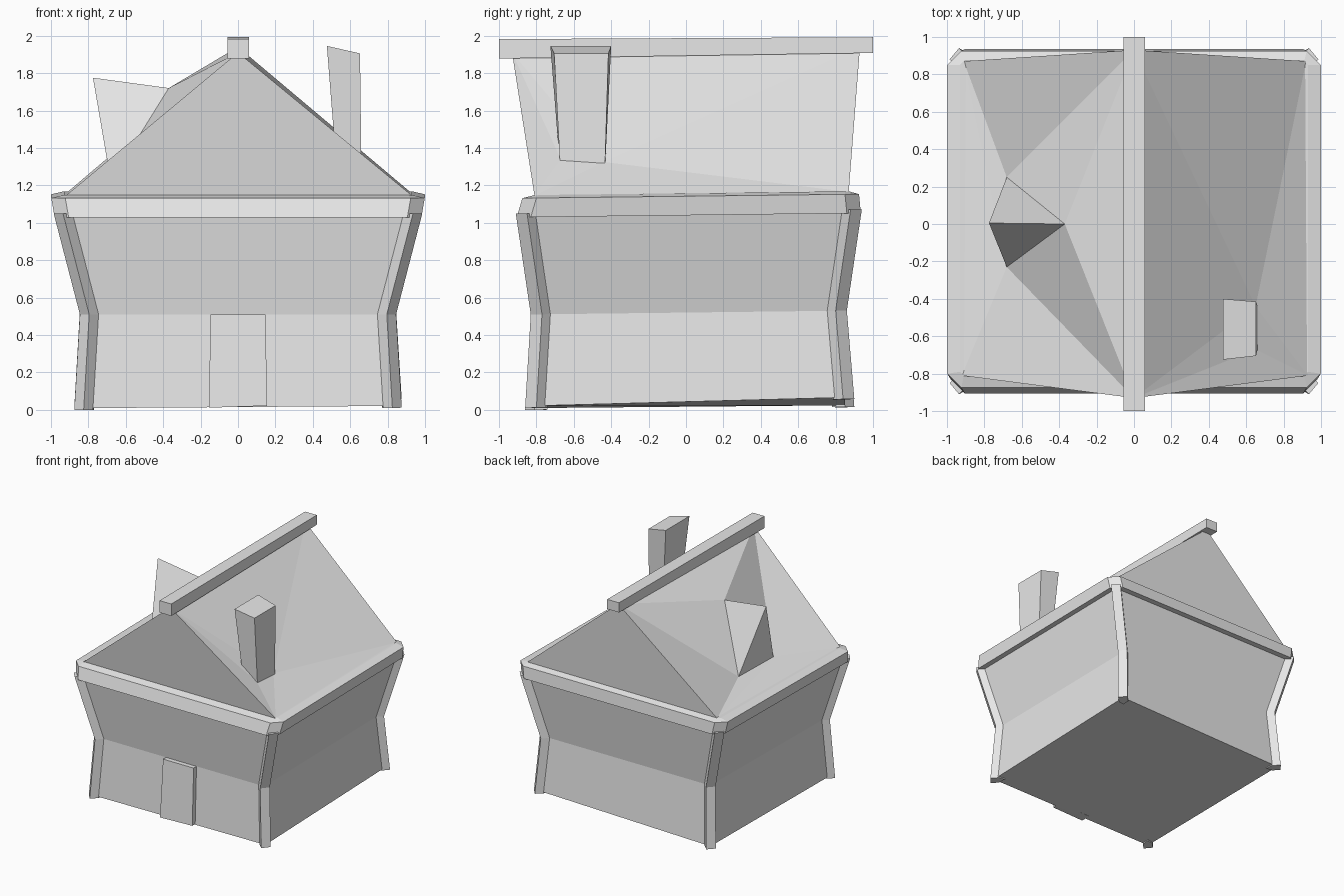
import bpy, bmesh

cube = bpy.data.objects.get("Cube")
if cube:
    bpy.data.objects.remove(cube, do_unlink=True)

grey = bpy.data.materials.new("plain_grey")
grey.use_nodes = True
grey.diffuse_color = (0.8, 0.8, 0.8, 1)
grey.node_tree.nodes["Principled BSDF"].inputs["Base Color"].default_value = (0.8, 0.8, 0.8, 1)


def finish(name, bm):
    bmesh.ops.recalc_face_normals(bm, faces=bm.faces)
    mesh = bpy.data.meshes.new(name)
    bm.to_mesh(mesh)
    bm.free()
    mesh.materials.append(grey)
    obj = bpy.data.objects.new(name, mesh)
    bpy.context.collection.objects.link(obj)
    return obj


def loft(name, rings):
    """Bridge a stack of equal rings and cap both ends."""
    bm = bmesh.new()
    loops = [[bm.verts.new(p) for p in ring] for ring in rings]
    for a, b in zip(loops, loops[1:]):
        n = len(a)
        for i in range(n):
            j = (i + 1) % n
            bm.faces.new((a[i], a[j], b[j], b[i]))
    bm.faces.new(loops[0][::-1])
    bm.faces.new(loops[-1])
    return finish(name, bm)


def rect(x, front, back, z_of):
    corners = ((-x, front), (x, front), (x, back), (-x, back))
    return [(px, py, z_of(px, py)) for px, py in corners]


def ground(x, y):
    """Uneven base height."""
    return 0.03 + 0.016 * x + 0.018 * y + 0.011 * x * y


def eave(drop):
    """Height that rises a little towards the back."""
    return lambda x, y: drop + 0.012 * y


# Walls: narrow waist, flared top
wall_levels = [(0.83, -0.81, 0.85, ground),
               (0.80, -0.78, 0.81, eave(0.52)),
               (0.94, -0.86, 0.89, eave(1.06))]
loft("walls", [rect(*level) for level in wall_levels])

# Corner posts: boards set diagonally across each corner
for sx, side in ((-1, "right"), (1, "left")):
    for sy, end in ((-1, "front"), (1, "back")):
        rings = []
        for x, front, back, z_of in wall_levels:
            y = abs(front) if sy < 0 else back
            section = ((x + 0.045, y - 0.01), (x - 0.005, y + 0.05),
                       (x - 0.055, y), (x - 0.06, y - 0.07), (x - 0.005, y - 0.06))
            rings.append([(sx * px, sy * py, z_of(sx * px, sy * py) - (0.01 if z_of is ground else 0))
                          for px, py in section])
        loft(f"{end}_{side}_post", rings)


# Eaves band with clipped corners
def octagon(x, front, back, cut, z_of):
    pts = ((-x + cut, front), (x - cut, front), (x, front + cut), (x, back - cut),
           (x - cut, back), (-x + cut, back), (-x, back - cut), (-x, front + cut))
    return [(px, py, z_of(px, py)) for px, py in pts]


loft("eaves_band", [octagon(0.98, -0.905, 0.935, 0.075, eave(1.04)),
                    octagon(0.998, -0.875, 0.925, 0.075, eave(1.142)),
                    octagon(0.93, -0.81, 0.87, 0.02, eave(1.158))])

# Roof with the wedge dormer rising from its right slope
points = dict(
    ridge_f=(0, -0.93, 1.91), ridge_b=(0, 0.93, 1.94),
    fl=(0.93, -0.81, 1.145), fr=(-0.92, -0.81, 1.145),
    bl=(0.92, 0.87, 1.165), br=(-0.91, 0.87, 1.165),
    dorm_in=(-0.37, 0.0, 1.72), dorm_out=(-0.775, 0.005, 1.775),
    dorm_f=(-0.68, -0.23, 1.22), dorm_b=(-0.68, 0.25, 1.23),
    chim_f=(0.65, -0.67, 1.34), chim_b=(0.65, -0.44, 1.325))
faces = ["fr fl ridge_f", "bl br ridge_b", "fl fr br bl",
         "ridge_f ridge_b dorm_in", "ridge_f dorm_in dorm_f", "ridge_f dorm_f fr",
         "ridge_b dorm_b dorm_in", "ridge_b br dorm_b", "fr dorm_f br", "dorm_f dorm_b br",
         "dorm_in dorm_out dorm_f", "dorm_in dorm_b dorm_out", "dorm_out dorm_b dorm_f",
         "ridge_f fl chim_f", "ridge_f chim_f chim_b", "ridge_f chim_b ridge_b",
         "ridge_b chim_b bl", "fl bl chim_b", "fl chim_b chim_f"]
bm = bmesh.new()
v = {key: bm.verts.new(p) for key, p in points.items()}
for face in faces:
    bm.faces.new([v[key] for key in face.split()])
finish("roof_with_dormer", bm)

# Ridge beam
loft("ridge_beam", [[(-0.055, y, z), (0.058, y, z), (0.058, y, top), (-0.055, y, top)]
                    for y, z, top in ((-1, 1.878, 1.982), (1, 1.908, 1.992))])

# Chimney, wider at its sloping top
loft("chimney", [[(0.53, -0.67, 1.25), (0.66, -0.67, 1.25), (0.66, -0.435, 1.25), (0.53, -0.435, 1.25)],
                 [(0.475, -0.725, 1.945), (0.652, -0.705, 1.905), (0.652, -0.415, 1.905), (0.475, -0.4, 1.945)]])

# Door slab
loft("door", [[(-0.155, -0.85, 0.012), (0.155, -0.85, 0.022), (0.155, -0.76, 0.022), (-0.155, -0.76, 0.012)],
              [(-0.147, -0.82, 0.51), (0.147, -0.82, 0.51), (0.147, -0.74, 0.51), (-0.147, -0.74, 0.51)]])
